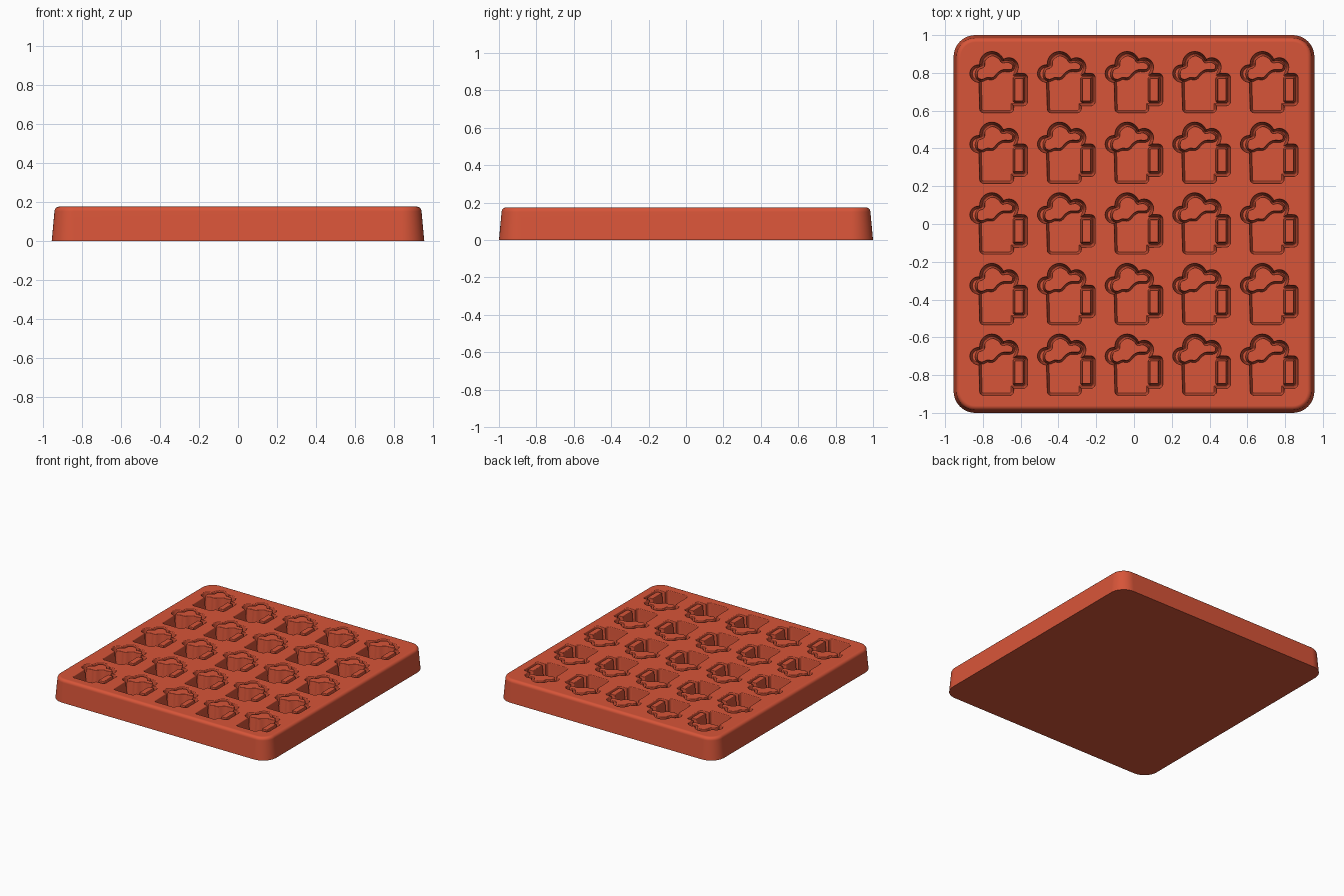
import bpy, bmesh, math
from mathutils import Vector

cube = bpy.data.objects.get("Cube")
if cube:
    bpy.data.objects.remove(cube)

TOP, FLOOR = 0.175, 0.055
PITCH_X, PITCH_Y = 0.358, 0.374

red = bpy.data.materials.new("brick_red")
red.use_nodes = True
red.diffuse_color = (0.68, 0.09, 0.04, 1)
red.node_tree.nodes["Principled BSDF"].inputs["Base Color"].default_value = red.diffuse_color


def arc(cx, cy, r, a0, a1, n=8):
    angles = [math.radians(a0 + (a1 - a0) * i / n) for i in range(n + 1)]
    return [Vector((cx + r * math.cos(a), cy + r * math.sin(a))) for a in angles]


def rounded_rect(x0, x1, y0, y1, r, n=6):
    return (arc(x0 + r, y0 + r, r, 180, 270, n) + arc(x1 - r, y0 + r, r, 270, 360, n)
            + arc(x1 - r, y1 - r, r, 0, 90, n) + arc(x0 + r, y1 - r, r, 90, 180, n))


def smooth_loop(points, steps=4):
    """Closed Catmull-Rom curve through the points."""
    p = [Vector(q) for q in points]
    out = []
    for i in range(len(p)):
        a, b, c, d = (p[(i + k) % len(p)] for k in (-1, 0, 1, 2))
        for s in range(steps):
            t = s / steps
            out.append(0.5 * (2 * b + (c - a) * t + (2 * a - 5 * b + 4 * c - d) * t * t
                              + (3 * b - a - 3 * c + d) * t ** 3))
    return out


def offset(loop, dist):
    """Move a counter-clockwise outline outward by dist."""
    out = []
    for i, p in enumerate(loop):
        e1 = (p - loop[i - 1]).normalized()
        e2 = (loop[(i + 1) % len(loop)] - p).normalized()
        n1, n2 = Vector((e1.y, -e1.x)), Vector((e2.y, -e2.x))
        n = (n1 + n2).normalized()
        out.append(p + n * dist / max(n.dot(n1), 0.6))
    return out


def loft(bm, loop, levels, cx=0, cy=0):
    """Closed solid from (height, outline offset) levels, bottom to top."""
    rings = [[bm.verts.new((p.x + cx, p.y + cy, z)) for p in offset(loop, d)]
             for z, d in levels]
    n = len(loop)
    for a, b in zip(rings, rings[1:]):
        for i in range(n):
            j = (i + 1) % n
            bm.faces.new((a[i], a[j], b[j], b[i]))
    bm.faces.new(rings[0][::-1])
    bm.faces.new(rings[-1])


def make_object(name, bm):
    mesh = bpy.data.meshes.new(name)
    bm.to_mesh(mesh)
    bm.free()
    obj = bpy.data.objects.new(name, mesh)
    bpy.context.collection.objects.link(obj)
    mesh.materials.append(red)
    return obj


def activate(obj):
    bpy.ops.object.select_all(action='DESELECT')
    obj.select_set(True)
    bpy.context.view_layer.objects.active = obj


def fillet(r, side, n=3):
    """Levels rounding into the top face; side -1 for solids, 1 for cavities."""
    steps = [math.pi / 2 * i / n for i in range(n + 1)]
    return [(TOP - r + r * math.sin(a), side * r * (1 - math.cos(a))) for a in steps]


# Mug silhouette: body, handle, then three foam lobes
mug = (arc(-0.08, -0.139, 0.025, 180, 270, 5) + arc(0.058, -0.139, 0.025, 270, 360, 5)
       + [Vector((0.083, -0.127))]
       + arc(0.130, -0.100, 0.027, 270, 360, 5) + arc(0.130, 0.026, 0.027, 0, 90, 5)
       + arc(0.054, 0.082, 0.054, -32, 120, 10)
       + arc(-0.036, 0.100, 0.069, 26, 180, 12)
       + arc(-0.107, 0.048, 0.050, 89, 268, 12))

# Raised islands inside the cavity: foam highlight and handle opening
foam = smooth_loop([(-.115, .048), (-.11, .026), (-.089, .016), (-.062, .026),
                    (-.031, .026), (-.004, .053), (.022, .067), (.065, .069),
                    (.075, .09), (.049, .109), (.017, .106), (0, .127),
                    (-.036, .143), (-.072, .118), (-.078, .084), (-.105, .071)])
handle = rounded_rect(0.084, 0.130, -0.098, 0.024, 0.006, 3)
cells = [(i * PITCH_X, j * PITCH_Y) for i in range(-2, 3) for j in range(-2, 3)]

# Slab with drafted sides and a rounded top edge
bm = bmesh.new()
edge = [(z, d - 0.014) for z, d in fillet(0.024, -1, 5)]
loft(bm, rounded_rect(-0.955, 0.955, -1, 1, 0.115, 10), [(0, 0)] + edge)
slab = make_object("mould_slab", bm)

# Mug cavities
bm = bmesh.new()
rim = fillet(0.006, 1)
for x, y in cells:
    loft(bm, mug, [(FLOOR, -0.017), (FLOOR + 0.005, -0.013)]
         + [(z, d - 0.005) for z, d in rim] + [(TOP + 0.03, 0.001)], x, y)
cutter = make_object("cavity_cutter", bm)
cutter.hide_render = True
cut = slab.modifiers.new("cavities", 'BOOLEAN')
cut.operation, cut.solver, cut.object = 'DIFFERENCE', 'EXACT', cutter
activate(slab)
bpy.ops.object.modifier_apply(modifier=cut.name)
bpy.data.objects.remove(cutter)

# Islands standing on the cavity floors
parts = [slab]
for name, outline in (("foam_islands", foam), ("handle_islands", handle)):
    bm = bmesh.new()
    for x, y in cells:
        loft(bm, outline, [(FLOOR - 0.003, 0.010)] + fillet(0.005, -1), x, y)
    parts.append(make_object(name, bm))

# Smooth shading with crisp edges
for obj in parts:
    activate(obj)
    bpy.ops.object.shade_smooth_by_angle(angle=math.radians(35))
    weighted = obj.modifiers.new("weighted_normals", 'WEIGHTED_NORMAL')
    weighted.keep_sharp = True
